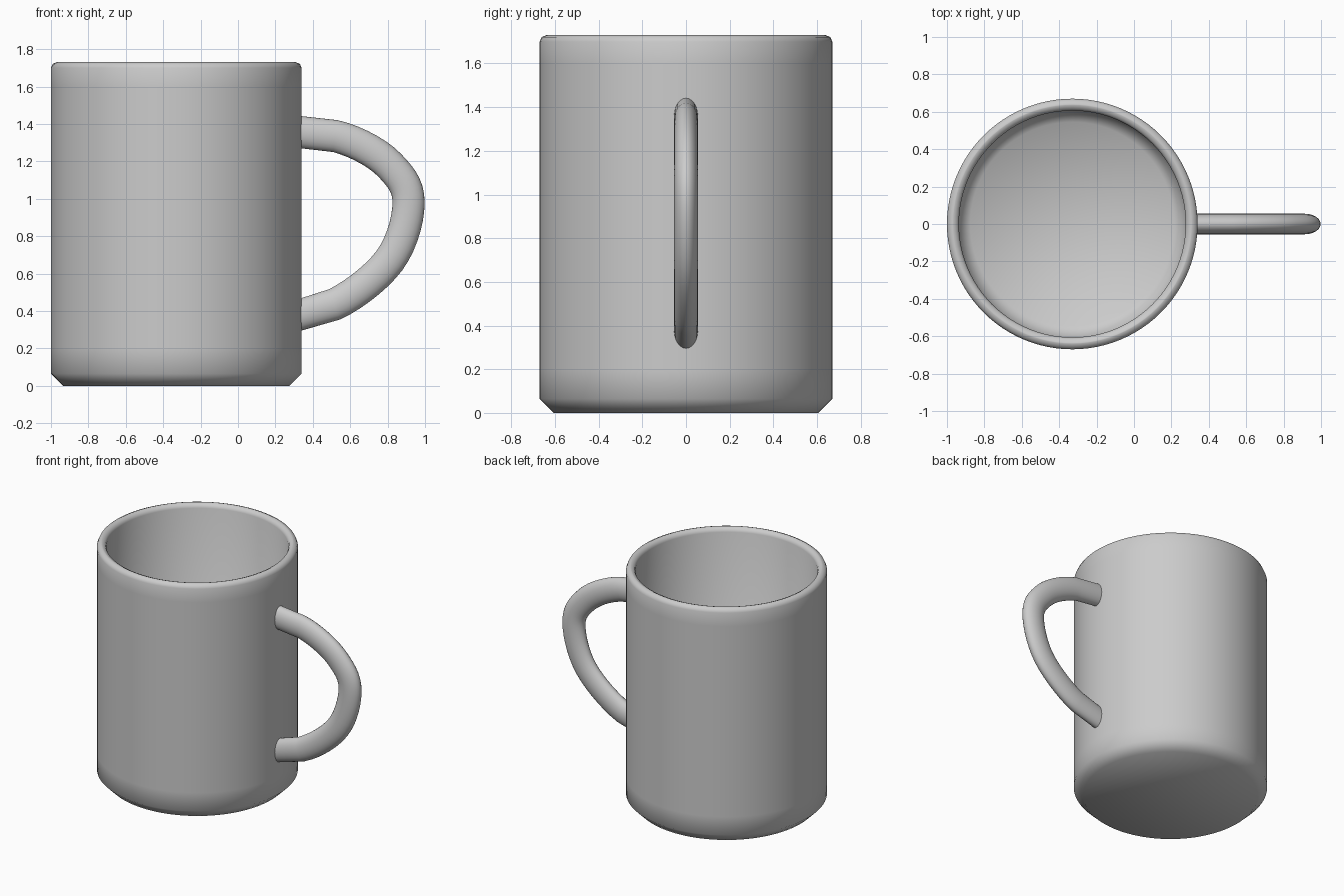
import bpy, bmesh
from math import sin, cos, pi, radians
from mathutils import Vector, geometry

cube = bpy.data.objects.get("Cube")
if cube:
    bpy.data.objects.remove(cube, do_unlink=True)

glaze = bpy.data.materials.new("grey_glaze")
glaze.use_nodes = True
colour = (0.6, 0.6, 0.6, 1)
glaze.diffuse_color = colour
glaze.node_tree.nodes["Principled BSDF"].inputs["Base Color"].default_value = colour


def skin(name, rings, closed_ends=True):
    """Join consecutive rings of points into a smooth closed surface."""
    bm = bmesh.new()
    loops = [[bm.verts.new(p) for p in ring] for ring in rings]
    n = len(loops[0])
    for a, b in zip(loops, loops[1:]):
        for i in range(n):
            j = (i + 1) % n
            bm.faces.new((a[i], a[j], b[j], b[i]))
    bm.faces.new(loops[0][::-1])
    bm.faces.new(loops[-1])
    bmesh.ops.recalc_face_normals(bm, faces=bm.faces)
    mesh = bpy.data.meshes.new(name)
    bm.to_mesh(mesh)
    bm.free()
    mesh.materials.append(glaze)
    obj = bpy.data.objects.new(name, mesh)
    bpy.context.collection.objects.link(obj)
    bpy.ops.object.select_all(action="DESELECT")
    obj.select_set(True)
    bpy.context.view_layer.objects.active = obj
    bpy.ops.object.shade_smooth_by_angle(angle=radians(60))
    return obj


# Mug body: lathed from outer base, over the rounded rim, down to the inner floor
CENTRE, SIDES = -0.33, 96
profile = [(0.605, 0), (0.67, 0.065), (0.67, 0.2), (0.67, 1.6), (0.67, 1.7),
           (0.661, 1.721), (0.64, 1.73), (0.636, 1.73), (0.615, 1.721),
           (0.606, 1.7), (0.606, 0.13), (0.545, 0.07)]
skin("mug_body", [[(CENTRE + r * cos(2 * pi * i / SIDES), r * sin(2 * pi * i / SIDES), z)
                   for i in range(SIDES)] for r, z in profile])

# Handle: oval section swept along a smooth path, ends sunk into the wall
bends = [Vector((x, 0, z)) for x, z in
         ((0.52, 1.335), (0.81, 1.18), (0.912, 0.98), (0.81, 0.67), (0.515, 0.435))]
tangents = [Vector((x, 0, z)) for x, z in
            ((0.3, -0.07), (0.19, -0.2), (0, -0.26), (-0.2, -0.27), (-0.3, -0.14))]
path = [Vector((0.3, 0, 1.36))]
for p, q, t, u in zip(bends, bends[1:], tangents, tangents[1:]):
    path += geometry.interpolate_bezier(p, p + t / 3, q - u / 3, q, 8)[:-1]
path += [bends[-1], Vector((0.3, 0, 0.37))]

rings = []
for i, p in enumerate(path):
    along = (path[min(i + 1, len(path) - 1)] - path[max(i - 1, 0)]).normalized()
    if i in (0, len(path) - 1):
        along = Vector((1 if i == 0 else -1, 0, 0))
    across = along.cross(Vector((0, 1, 0)))
    rings.append([p + across * 0.086 * cos(2 * pi * k / 24)
                  + Vector((0, 0.055 * sin(2 * pi * k / 24), 0)) for k in range(24)])
skin("handle", rings)
